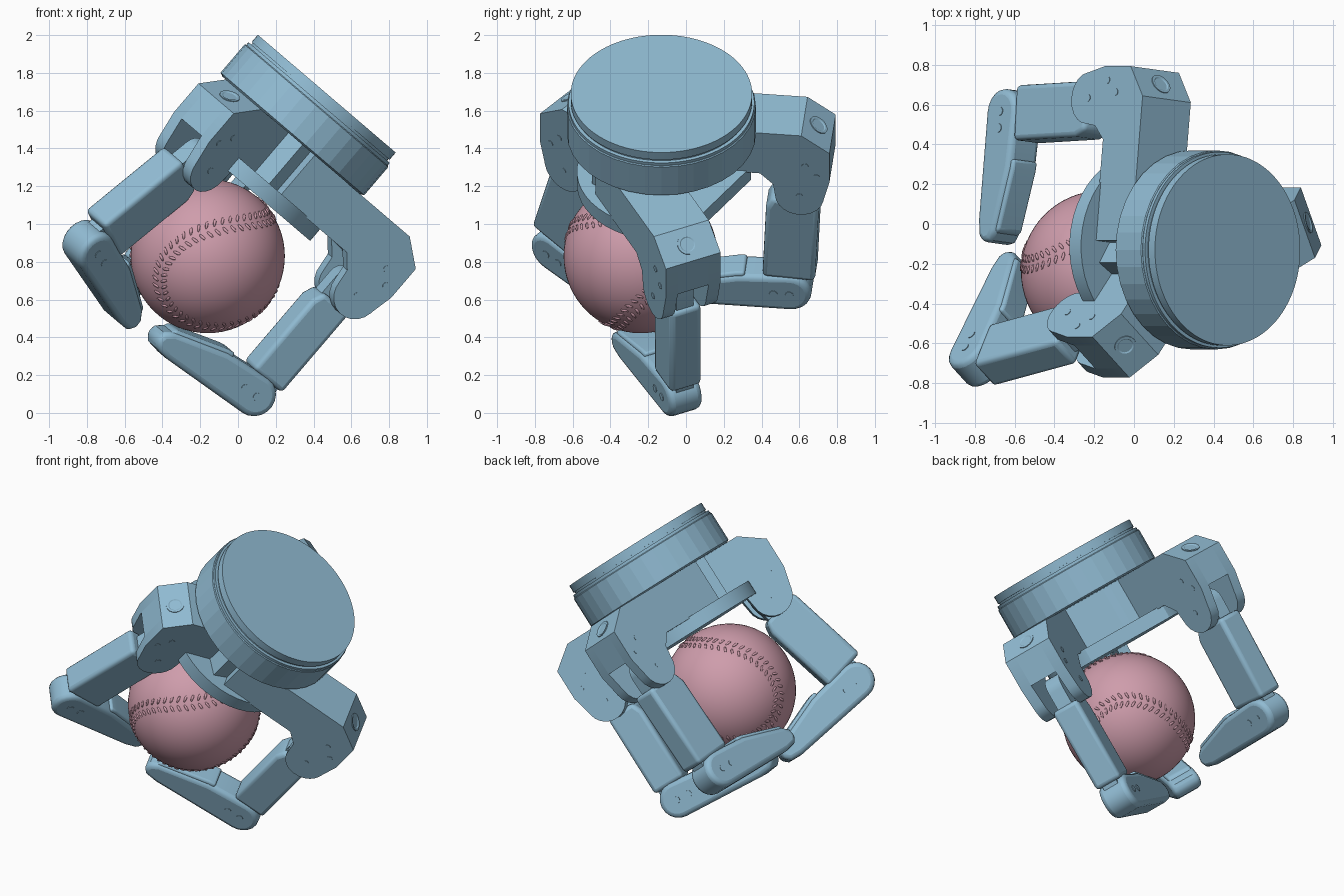
import bpy, bmesh, math
from mathutils import Matrix, Vector

cube = bpy.data.objects.get("Cube")
if cube:
    bpy.data.objects.remove(cube)


def material(name, rgb):
    m = bpy.data.materials.new(name)
    m.use_nodes = True
    m.diffuse_color = (*rgb, 1)
    m.node_tree.nodes["Principled BSDF"].inputs["Base Color"].default_value = (*rgb, 1)
    return m


BLUE = material("steel blue", (0.28, 0.495, 0.645))
PINK = material("dusty pink", (0.62, 0.335, 0.41))


def frame(a, b, c, origin):
    """Matrix with the given axes as columns."""
    m = Matrix((a, b, c)).transposed().to_4x4()
    m.translation = origin
    return m


# Hand frame: local z is the wrist axis, origin on the wrist's flat end
TILT = math.radians(40.5)
CT, ST = math.cos(TILT), math.sin(TILT)
HAND = frame((CT, 0, -ST), (0, 1, 0), (ST, 0, CT), (0.47, -0.13, 1.69))


def finish(name, bm, mat, matrix, smooth=30, bevel=0):
    bm.transform(matrix)
    bmesh.ops.recalc_face_normals(bm, faces=bm.faces)
    mesh = bpy.data.meshes.new(name)
    bm.to_mesh(mesh)
    bm.free()
    mesh.materials.append(mat)
    ob = bpy.data.objects.new(name, mesh)
    bpy.context.collection.objects.link(ob)
    if bevel:
        mod = ob.modifiers.new("Bevel", "BEVEL")
        mod.width, mod.segments, mod.limit_method = bevel, 3, "ANGLE"
        mod.angle_limit = math.radians(40)
    if smooth:
        bpy.ops.object.select_all(action="DESELECT")
        ob.select_set(True)
        bpy.context.view_layer.objects.active = ob
        bpy.ops.object.shade_smooth_by_angle(angle=math.radians(smooth))
    return ob


def prism(name, profile, t0, t1, matrix, **kw):
    """Extrude an (x, z) profile along y from t0 to t1."""
    bm = bmesh.new()
    near = [bm.verts.new((x, t0, z)) for x, z in profile]
    far = [bm.verts.new((x, t1, z)) for x, z in profile]
    bm.faces.new(near)
    bm.faces.new(far[::-1])
    for i in range(len(near)):
        j = (i + 1) % len(near)
        bm.faces.new((near[i], near[j], far[j], far[i]))
    return finish(name, bm, BLUE, matrix, **kw)


def lathe(name, profile, segments, matrix, **kw):
    """Closed turned solid from (radius, z) points."""
    bm = bmesh.new()
    rings = []
    for r, z in profile:
        rings.append([bm.verts.new((r * math.cos(i * math.tau / segments),
                                    r * math.sin(i * math.tau / segments), z))
                      for i in range(segments)])
    bm.faces.new(rings[0])
    bm.faces.new(rings[-1])
    for lo, hi in zip(rings, rings[1:]):
        for i in range(segments):
            j = (i + 1) % segments
            bm.faces.new((lo[i], lo[j], hi[j], hi[i]))
    return finish(name, bm, BLUE, matrix, **kw)


def arc(cx, cz, r, start, end, n=10):
    return [(cx + r * math.cos(math.radians(start + (end - start) * i / n)),
             cz + r * math.sin(math.radians(start + (end - start) * i / n)))
            for i in range(n + 1)]


# Wrist: flat cap, narrow groove and faceted ring
lathe("wrist_cap", [(0.473, -0.1), (0.473, -0.05), (0.48, -0.05), (0.48, 0)], 96, HAND)
lathe("wrist_band", [(0.492, -0.1), (0.492, -0.062)], 96, HAND)
lathe("wrist_ring", [(0.48, -0.29), (0.5, -0.28), (0.5, -0.085), (0.495, -0.08)],
      36, HAND, smooth=0)

# Palm: core block and a round plate cut flat on one side
PALM_ANGLE = math.radians(56)
PALM = HAND @ Matrix.Rotation(PALM_ANGLE, 4, "Z")
prism("palm_core", [(-0.26, -0.28), (0.2, -0.28), (0.2, -0.57), (-0.26, -0.57)],
      -0.27, 0.27, PALM, smooth=0)
outline = [(min(x, 0.36), y) for x, y in arc(0, 0.03, 0.465, 0, 360, 48)[:-1]]
LAY_FLAT = frame((1, 0, 0), (0, 0, 1), (0, 1, 0), (0, 0, 0))
prism("palm_plate", outline, -0.65, -0.56, PALM @ LAY_FLAT)

# Finger profiles, in the plane each finger bends in
CHEEK = ([(-0.15, -0.29), (0.58, -0.29), (0.73, -0.4), (0.73, -0.6), (0.7, -0.72)]
         + arc(0.57, -0.71, 0.13, -10, -180) + [(0.43, -0.64), (0.36, -0.57), (-0.15, -0.57)])
CORE = [(-0.15, -0.29), (0.58, -0.29), (0.73, -0.4), (0.73, -0.6), (0.36, -0.57),
        (-0.15, -0.57)]
LINK = 0.76
BAR = arc(0, 0, 0.085, 90, 270) + arc(LINK, 0, 0.085, -90, 90)
TIP = (arc(0, 0, 0.115, 90, 270) + [(0.55, -0.115), (0.63, -0.1), (0.665, -0.06),
       (0.65, -0.01), (0.6, 0.025), (0.28, 0.1)])
PAD = [(0.24, 0.07), (0.24, 0.12), (0.29, 0.115), (0.6, 0.04), (0.62, 0)]


def screw(name, matrix, x, z, side, r=0.018):
    prism(name, arc(x, z, r, 0, 360, 12)[:-1], side, side * 1.05, matrix)


def finger(name, pivot, angle, lean, curl, inner, outer):
    """Lean and curl are the slopes of the links; inner and outer bound the link shell."""
    base = HAND @ Matrix.Translation(pivot) @ Matrix.Rotation(math.radians(angle), 4, "Z")
    # Forked knuckle housing
    prism(name + "_knuckle_core", CORE, -0.09, 0.09, base, smooth=0)
    for side, label in ((1, "_cheek_a"), (-1, "_cheek_b")):
        prism(name + label, CHEEK, side * 0.09, side * 0.16, base)
        for i, (x, z) in enumerate(((0.6, -0.5), (0.66, -0.57), (0.57, -0.71))):
            screw(f"{name}{label}_screw_{i}", base, x, z, side * 0.155)
    # Round port on the knuckle's sloping corner
    slope = Vector((0.11, 0, 0.15)).normalized()
    port = base @ Matrix.Translation((0.655, 0, -0.345)) @ \
        slope.to_track_quat("Z", "Y").to_matrix().to_4x4()
    lathe(name + "_port", [(0.055, -0.004), (0.055, 0.005), (0.042, 0.005), (0.036, 0.001)],
          24, port)
    # Near link
    along = Vector((lean, 0, -1)).normalized()
    out = Vector((1, 0, lean)).normalized()
    knuckle = Vector((0.54, 0, -0.7))
    near = base @ frame(along, (0, 1, 0), out, knuckle)
    shell = [(0.11, inner + 0.03), (0.18, inner), (0.66, inner), (0.66, outer), (0.11, outer)]
    prism(name + "_link_bar", BAR, -0.05, 0.05, near)
    prism(name + "_link_shell", shell, -0.09, 0.09, near, bevel=0.025)
    # Fingertip with a raised pad on the gripping side
    inward = Vector((-1, 0, curl)).normalized()
    up = Vector((curl, 0, 1)).normalized()
    end = base @ frame(inward, (0, 1, 0), up, knuckle + along * LINK)
    prism(name + "_tip", TIP, -0.095, 0.095, end, bevel=0.03)
    prism(name + "_tip_pad", PAD, -0.08, 0.08, end, bevel=0.015)
    for side in (-1, 1):
        for x in (0, 0.085):
            screw(f"{name}_tip_screw_{side}_{x}", end, x, 0, side * 0.094, 0.022)


# Two fingers swivel on offset pivots, the third opposes them
finger("left_finger", Vector((0.232, -0.14, 0)), 25, 0.0, -0.08, -0.115, 0.105)
finger("back_finger", Vector((-0.215, 0.18, 0)), 84, -0.04, 0.0, -0.15, 0.13)
finger("front_finger", Vector((0.04, 0.02, 0)), 230, 0.28, -0.17, -0.14, 0.14)

# Ball
CENTRE, RADIUS = Vector((-0.16, -0.24, 0.83)), 0.408
bm = bmesh.new()
bmesh.ops.create_uvsphere(bm, u_segments=64, v_segments=32, radius=RADIUS)
finish("ball", bm, PINK, Matrix.Translation(CENTRE), smooth=60)
SEAM_TURN = (Matrix.Rotation(math.radians(-12), 3, "Y") @
             Matrix.Rotation(math.radians(18), 3, "Z") @
             Matrix.Rotation(math.radians(-20), 3, "X"))


def seam_point(t):
    a, b = 0.75, 0.25
    x = a * math.cos(t) + b * math.cos(3 * t)
    y = a * math.sin(t) - b * math.sin(3 * t)
    z = 2 * math.sqrt(a * b) * math.sin(2 * t)
    return SEAM_TURN @ Vector((z, -x, y)).normalized()


# Raised stitches in slanted pairs along the seam
bm = bmesh.new()
COUNT = 100
for i in range(COUNT):
    t = math.tau * i / COUNT
    p = seam_point(t)
    run = (seam_point(t + 0.01) - p).normalized()
    across = p.cross(run).normalized()
    for side in (-1, 1):
        d = (across * side + run * 0.5).normalized()
        m = frame(d * 0.026, p.cross(d) * 0.009, p * 0.006,
                  p * RADIUS + across * side * 0.028)
        bmesh.ops.create_icosphere(bm, subdivisions=1, radius=1, matrix=m)
finish("ball_stitches", bm, PINK, Matrix.Translation(CENTRE), smooth=80)
